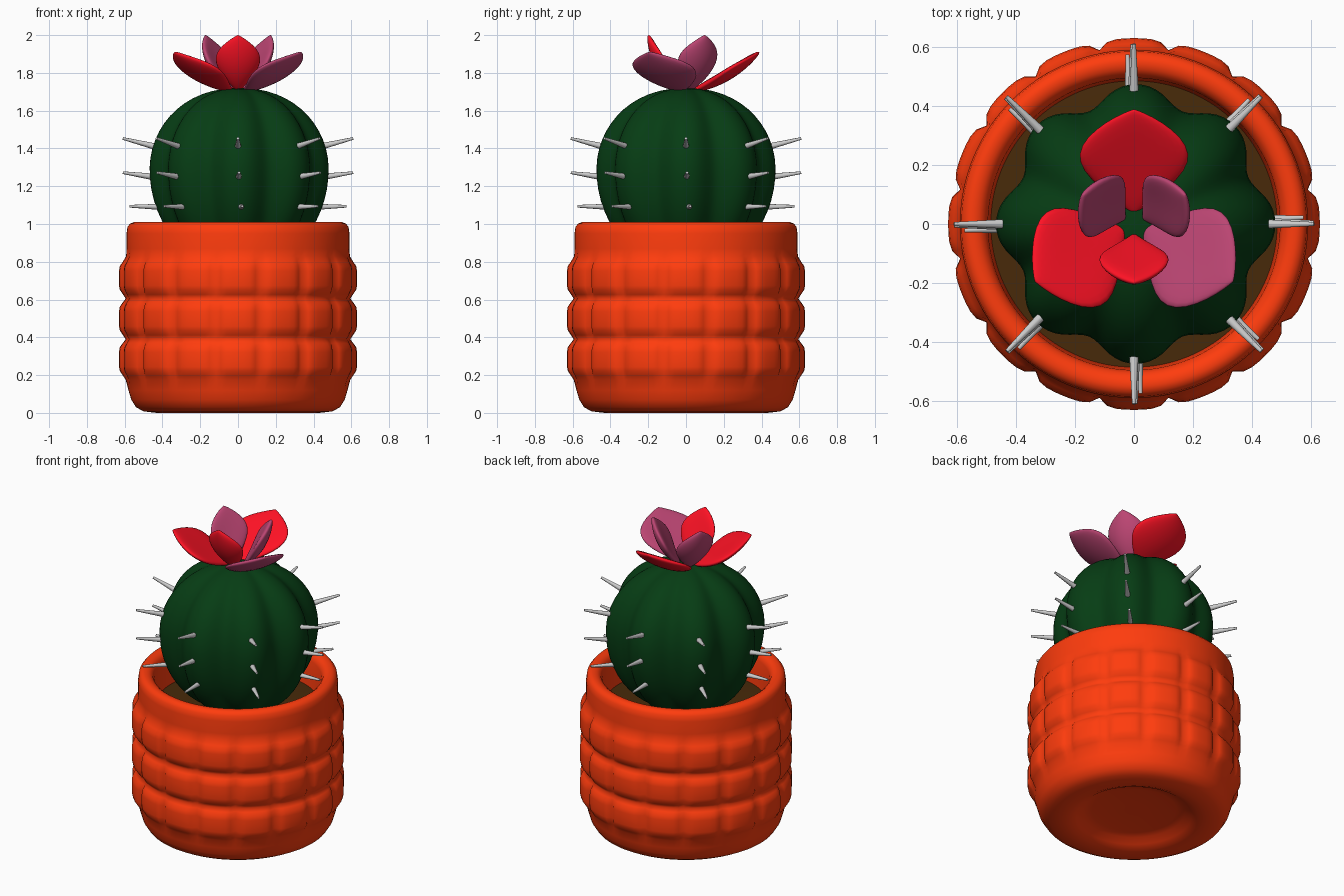
import bpy, bmesh
from math import sin, cos, pi, radians, sqrt
from mathutils import Vector, Matrix

if "Cube" in bpy.data.objects:
    bpy.data.objects.remove(bpy.data.objects["Cube"])


def material(name, rgb):
    m = bpy.data.materials.new(name)
    m.diffuse_color = (*rgb, 1)
    m.use_nodes = True
    m.node_tree.nodes["Principled BSDF"].inputs["Base Color"].default_value = m.diffuse_color
    return m


ORANGE = material("terracotta", (1.0, 0.045, 0.004))
GREEN = material("cactus_green", (0.002, 0.046, 0.007))
RED = material("petal_red", (1.0, 0.006, 0.018))
PINK = material("petal_pink", (0.5, 0.06, 0.17))
BROWN = material("soil_brown", (0.065, 0.023, 0.003))


def finish(bm, name, mat=None, angle=50):
    bmesh.ops.recalc_face_normals(bm, faces=bm.faces)
    me = bpy.data.meshes.new(name)
    bm.to_mesh(me)
    bm.free()
    ob = bpy.data.objects.new(name, me)
    bpy.context.collection.objects.link(ob)
    if mat:
        me.materials.append(mat)
    bpy.ops.object.select_all(action='DESELECT')
    ob.select_set(True)
    bpy.context.view_layer.objects.active = ob
    bpy.ops.object.shade_smooth_by_angle(angle=radians(angle))
    return ob


def loft(name, rings, mat, angle=50):
    """Skin a list of closed rings and cap both ends."""
    bm = bmesh.new()
    rows = [[bm.verts.new(p) for p in ring] for ring in rings]
    n = len(rows[0])
    for a, b in zip(rows, rows[1:]):
        for i in range(n):
            j = (i + 1) % n
            bm.faces.new((a[i], a[j], b[j], b[i]))
    bm.faces.new(rows[0])
    bm.faces.new(rows[-1])
    return finish(bm, name, mat, angle)


def revolve(name, profile, n, mat, shape=lambda a, k: 0.0, angle=50, cx=0.0):
    """profile entries: (radius, z, k); shape(angle, k) offsets the radius."""
    rings = []
    for r, z, k in profile:
        ring = []
        for i in range(n):
            a = 2 * pi * i / n
            q = r + shape(a, k)
            ring.append((cx + q * cos(a), q * sin(a), z))
        rings.append(ring)
    return loft(name, rings, mat, angle)


# Pot: recessed foot, three rows of 16 pillow bumps, rounded rim, hollow top
profile = [(0.05, 0.055, 0), (0.25, 0.055, 0), (0.3, 0.045, 0), (0.34, 0.02, 0), (0.38, 0.003, 0),
           (0.43, 0, 0), (0.5, 0.008, 0), (0.54, 0.03, 0), (0.565, 0.07, 0), (0.58, 0.12, 0)]
for row in range(3):
    for t, k in ((0, 0.15), (0.1, 0.5), (0.22, 0.9), (0.32, 1), (0.5, 1),
                 (0.68, 1), (0.8, 0.9), (0.9, 0.55)):
        profile.append((0.588, 0.175 + 0.215 * (row + t), k))
profile += [(0.588, 0.83, 0.1), (0.59, 0.87, 0), (0.59, 0.95, 0), (0.585, 0.985, 0), (0.57, 1.003, 0),
            (0.55, 1.01, 0), (0.525, 1.005, 0), (0.505, 0.99, 0), (0.495, 0.96, 0),
            (0.49, 0.85, 0), (0.48, 0.72, 0)]


def bumps(a, k):
    p = abs(((a / (2 * pi) * 16 + 0.5) % 1) * 2 - 1)  # 0 at bump centre, 1 in the groove
    return 0.042 * k * (1 - 0.7 * p ** 5)


revolve("pot", profile, 128, ORANGE, bumps, 80)

# Soil disc inside the pot
revolve("soil", [(0.486, 0.74, 0), (0.488, 0.79, 0), (0.2, 0.8, 0)], 64, BROWN)

# Cactus body: squashed ball with eight soft ribs
body = []
STEPS = 26
for i in range(STEPS + 1):
    t = -0.5 * pi + pi * (0.03 + 0.955 * i / STEPS)
    z = 1.29 + sin(t) * (0.43 if t > 0 else 0.52)
    r = 0.447 * max(cos(t), 0) ** 0.92
    body.append((r, z, r))


def ribs(a, k):
    return k * (0.068 * cos(8 * a) - 0.008 * cos(16 * a))


revolve("cactus_body", body, 128, GREEN, ribs, cx=0.006)

# Spines: three tapered spikes on every rib, the lowest row slightly twisted
bm = bmesh.new()
for i in range(8):
    for (r0, z0), (r1, z1), twist in (((0.42, 1.405), (0.61, 1.453), 0),
                                      ((0.44, 1.248), (0.61, 1.272), 0.5),
                                      ((0.38, 1.09), (0.575, 1.094), 2.2)):
        spin = Matrix.Rotation(i * pi / 4 + radians(twist), 4, 'Z')
        a, b = Vector((r0, 0, z0)), Vector((r1, 0, z1))
        turn = (b - a).to_track_quat('Z', 'Y').to_matrix().to_4x4()
        bmesh.ops.create_cone(bm, cap_ends=True, segments=10, radius1=0.018, radius2=0.007,
                              depth=(b - a).length,
                              matrix=spin @ Matrix.Translation((a + b) / 2) @ turn)
finish(bm, "spines", None, 40)


def petal(name, direction, base, tip, half_width, cup, mat):
    """Cupped, thick leaf shape running from base to tip, both given as (radius, z)."""
    d = Vector((tip[0] - base[0], 0, tip[1] - base[1]))
    up = Vector((-d.z, 0, d.x)).normalized()
    spin = Matrix.Rotation(radians(direction), 4, 'Z')
    rings = []
    steps, n = 18, 28
    for i in range(steps + 1):
        u = 0.5 - 0.5 * cos(pi * (0.03 + 0.94 * i / steps))
        w = half_width * 1.02 * sin(pi * u ** 1.2) ** 0.85
        th = 0.03 * sqrt(sin(pi * u))
        ring = []
        for j in range(n):
            a = 2 * pi * j / n
            y = w * cos(a)
            h = th * sin(a) + cup * (y / half_width) ** 2 - 0.018 * sin(pi * u)
            p = Vector((base[0], 0, base[1])) + d * u + up * h
            ring.append(spin @ Vector((p.x, y, p.z)))
        rings.append(ring)
    loft(name, rings, mat, 80)


# Flower: three broad outer petals and three upright inner petals
for k, (ang, mat) in enumerate(((90, RED), (210, RED), (330, PINK))):
    petal(f"outer_petal_{k + 1}", ang, (0.03, 1.70), (0.388, 1.91), 0.18, 0.02, mat)
for k, (ang, mat) in enumerate(((270, RED), (30, PINK), (150, PINK))):
    petal(f"inner_petal_{k + 1}", ang, (0.035, 1.70), (0.2, 2.0), 0.115, 0.025, mat)
